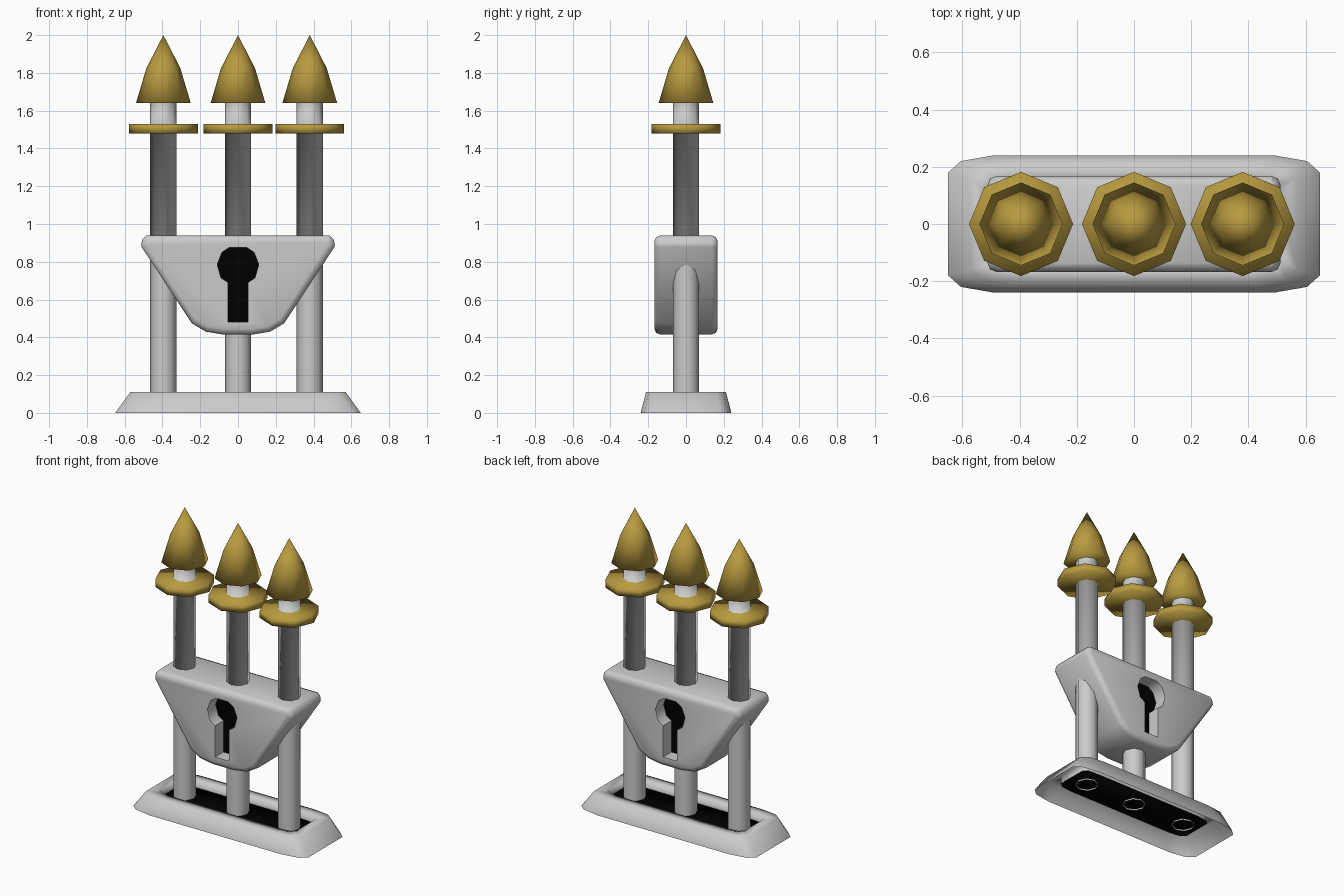
import bpy, math

if "Cube" in bpy.data.objects:
    bpy.data.objects.remove(bpy.data.objects["Cube"])

ROD_X = (-0.395, 0.0, 0.38)


def material(name, colour):
    m = bpy.data.materials.new(name)
    m.diffuse_color = colour
    m.use_nodes = True
    m.node_tree.nodes["Principled BSDF"].inputs["Base Color"].default_value = m.diffuse_color
    return m


gold = material("gold", (0.48, 0.325, 0.05, 1))
black = material("black", (0, 0, 0, 1))
steel = material("steel", (0.52, 0.52, 0.52, 1))


def loft(name, rings, mat=steel, caps=(True, True), angle=180):
    """Join rings of equal point count into one surface."""
    n, count = len(rings[0]), len(rings)
    verts = [p for r in rings for p in r]
    faces = []
    for k in range(count - 1):
        a, b = k * n, (k + 1) * n
        faces += [(a + i, a + (i + 1) % n, b + (i + 1) % n, b + i) for i in range(n)]
    if caps[0]:
        faces.append(tuple(reversed(range(n))))
    if caps[1]:
        faces.append(tuple(range((count - 1) * n, count * n)))
    me = bpy.data.meshes.new(name)
    me.from_pydata(verts, [], faces)
    ob = bpy.data.objects.new(name, me)
    bpy.context.collection.objects.link(ob)
    me.materials.append(mat)
    bpy.ops.object.select_all(action='DESELECT')
    ob.select_set(True)
    bpy.context.view_layer.objects.active = ob
    bpy.ops.object.mode_set(mode='EDIT')
    bpy.ops.mesh.select_all(action='SELECT')
    bpy.ops.mesh.remove_doubles(threshold=0.0001)
    if all(caps):
        bpy.ops.mesh.normals_make_consistent(inside=False)
    bpy.ops.object.mode_set(mode='OBJECT')
    bpy.ops.object.shade_smooth_by_angle(angle=math.radians(angle))
    return ob


def circle(x, r, z, n=8):
    return [(x + r * math.cos(2 * math.pi * i / n),
             r * math.sin(2 * math.pi * i / n), z) for i in range(n)]


def turned(name, x, profile, **kw):
    return loft(name, [circle(x, r, z) for r, z in profile], **kw)


def chamfered(corner, z):
    """Mirror one corner's points into a full outline."""
    pts = corner + [(-x, y) for x, y in reversed(corner)]
    pts += [(-x, -y) for x, y in corner] + [(x, -y) for x, y in reversed(corner)]
    return [(x, y, z) for x, y in pts]


def prism(name, outline, y, **kw):
    return loft(name, [[(x, s * y, z) for x, z in outline] for s in (-1, 1)], **kw)


# sloped base, open underneath, with a slot in its top
foot = [(0.65, 0.18), (0.605, 0.22), (0.49, 0.24)]
rim = [(0.57, 0.16), (0.53, 0.198), (0.42, 0.212)]
slot = [(0.505, 0.10), (0.475, 0.125), (0.40, 0.135)]
loft("base", [chamfered(foot, 0), chamfered(rim, 0.11),
              chamfered(slot, 0.11), chamfered(slot, 0.06)], caps=(False, False))

# dark plate inside the base
loft("base_plate", [chamfered(slot, 0.06), chamfered(slot, 0.065)], mat=black)

# rods in three stretches, with collars and pointed tips
for i, x in enumerate(ROD_X):
    turned(f"lower_rod_{i}", x, [(0.07, 0.05), (0.07, 0.88)], caps=(False, False))
    turned(f"upper_rod_{i}", x, [(0.07, 0.9), (0.07, 1.48), (0.15, 1.483)],
           caps=(True, False))
    turned(f"rod_neck_{i}", x, [(0.15, 1.527), (0.07, 1.53), (0.07, 1.645)],
           caps=(False, False))
    turned(f"rod_collar_{i}", x, [(0.182, 1.48), (0.182, 1.53)], mat=gold)
    turned(f"rod_tip_{i}", x, [(0.145, 1.64), (0.09, 1.825), (0.0, 2.0)], mat=gold)

# lock body
half = [(0.485, 0.94), (0.513, 0.925), (0.512, 0.88), (0.245, 0.475),
        (0.17, 0.43), (0.08, 0.415)]
body = prism("lock_body", half + [(-x, z) for x, z in reversed(half)], 0.168)
bevel = body.modifiers.new("soft_edges", 'BEVEL')
bevel.width = 0.04
bevel.segments = 2
bevel.limit_method = 'ANGLE'
bevel.angle_limit = math.radians(60)
bpy.ops.object.modifier_apply(modifier=bevel.name)

# keyhole, cut through and filled with a dark core
key = [(0.052, 0.48), (0.052, 0.69), (0.09, 0.715), (0.11, 0.785),
       (0.085, 0.85), (0.045, 0.876)]
key += [(-x, z) for x, z in reversed(key)]
cutter = prism("keyhole_cutter", key, 0.4)
cutter.hide_render = True
cut = body.modifiers.new("keyhole", 'BOOLEAN')
cut.operation = 'DIFFERENCE'
cut.solver = 'EXACT'
cut.object = cutter
bpy.context.view_layer.objects.active = body
bpy.ops.object.modifier_apply(modifier=cut.name)
bpy.data.objects.remove(cutter)
bpy.ops.object.select_all(action='DESELECT')
body.select_set(True)
bpy.ops.object.shade_smooth_by_angle(angle=math.radians(50))
prism("keyhole_core", key, 0.08, mat=black, angle=30)
